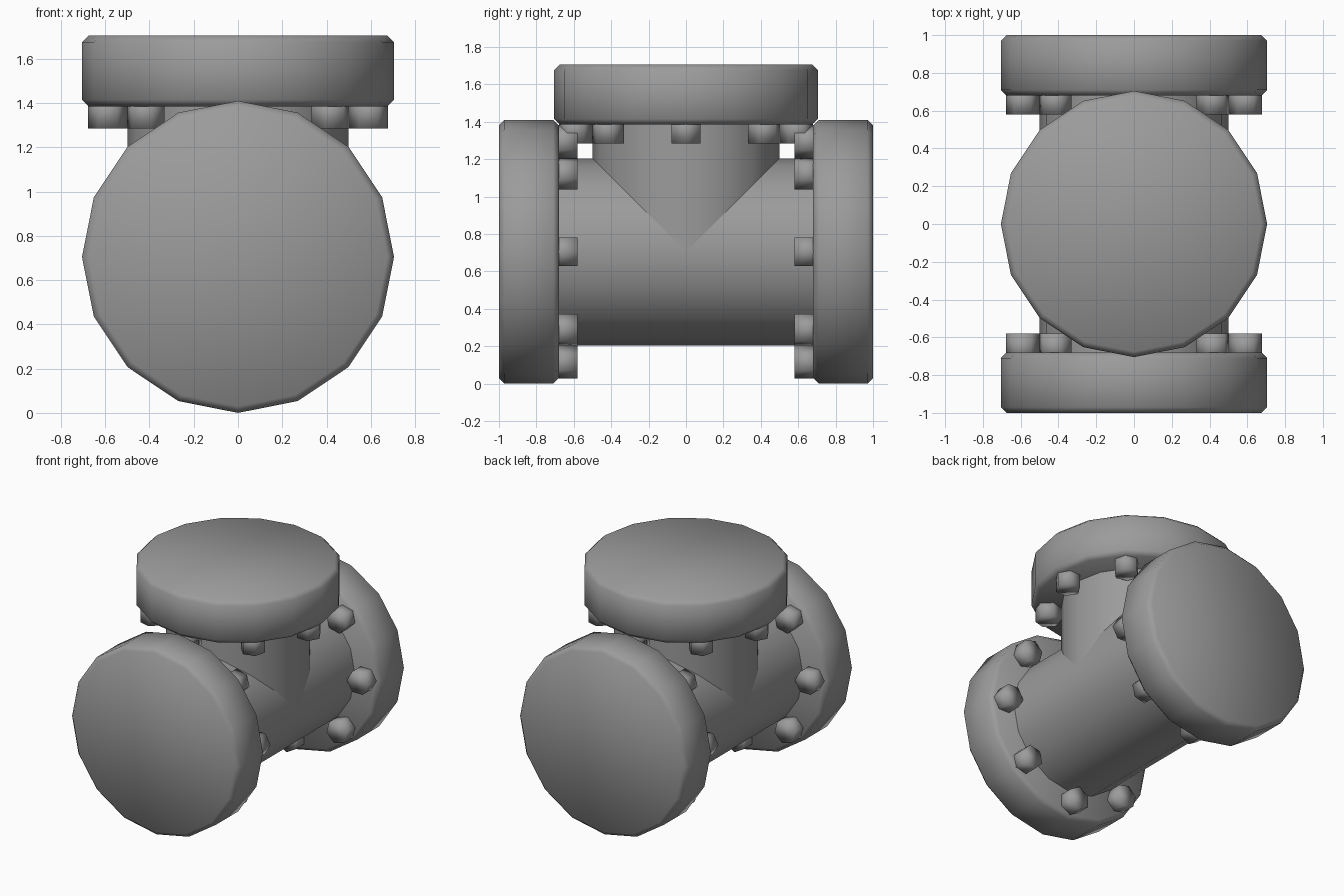
import bpy
import bmesh
from math import cos, sin, pi, radians
from mathutils import Matrix

cube = bpy.data.objects.get("Cube")
if cube:
    bpy.data.objects.remove(cube, do_unlink=True)

AXIS_Z = 0.705   # height where the pipe axes cross

# One flat grey for the whole fitting
grey = bpy.data.materials.new("cast_metal_grey")
grey.use_nodes = True
colour = (0.33, 0.33, 0.33, 1)
grey.diffuse_color = colour
grey.node_tree.nodes["Principled BSDF"].inputs["Base Color"].default_value = colour


def turned(name, profile, sides, matrix, limit=180):
    """Turn (radius, height) pairs around local z and close both ends."""
    bm = bmesh.new()
    rings = []
    for r, h in profile:
        angles = [2 * pi * i / sides for i in range(sides)]
        rings.append([bm.verts.new((r * cos(a), r * sin(a), h)) for a in angles])
    bm.faces.new(rings[0])
    bm.faces.new(rings[-1])
    for low, high in zip(rings, rings[1:]):
        for i in range(sides):
            j = (i + 1) % sides
            bm.faces.new((low[i], low[j], high[j], high[i]))
    bmesh.ops.recalc_face_normals(bm, faces=bm.faces)
    mesh = bpy.data.meshes.new(name)
    bm.to_mesh(mesh)
    bm.free()
    mesh.materials.append(grey)
    obj = bpy.data.objects.new(name, mesh)
    bpy.context.collection.objects.link(obj)
    obj.matrix_world = matrix
    bpy.ops.object.select_all(action='DESELECT')
    obj.select_set(True)
    bpy.context.view_layer.objects.active = obj
    if limit < 180:
        bpy.ops.object.shade_smooth_by_angle(angle=radians(limit))
    else:
        bpy.ops.object.shade_smooth()
    return obj


centre = Matrix.Translation((0, 0, AXIS_Z))
branches = {
    "top": centre,
    "front": centre @ Matrix.Rotation(pi / 2, 4, 'X'),
    "back": centre @ Matrix.Rotation(-pi / 2, 4, 'X'),
}

# Through pipe and the upright branch that meets it
turned("main_pipe", [(0.5, -0.72), (0.5, 0.72)], 16, branches["front"], 60)
turned("branch_pipe", [(0.5, 0), (0.5, 0.72)], 16, centre, 60)

for side, frame in branches.items():
    # Chamfered closing flange
    turned(side + "_flange",
           [(0.675, 0.68), (0.705, 0.71), (0.705, 0.97), (0.675, 1.0)],
           16, frame)
    # Ring of hexagonal bolts on the inner face
    for i in range(8):
        place = frame @ Matrix.Rotation(i * pi / 4, 4, 'Z') @ Matrix.Translation((0.59, 0, 0))
        turned(f"{side}_bolt_{i + 1}", [(0.088, 0.58), (0.088, 0.72)], 6, place)
